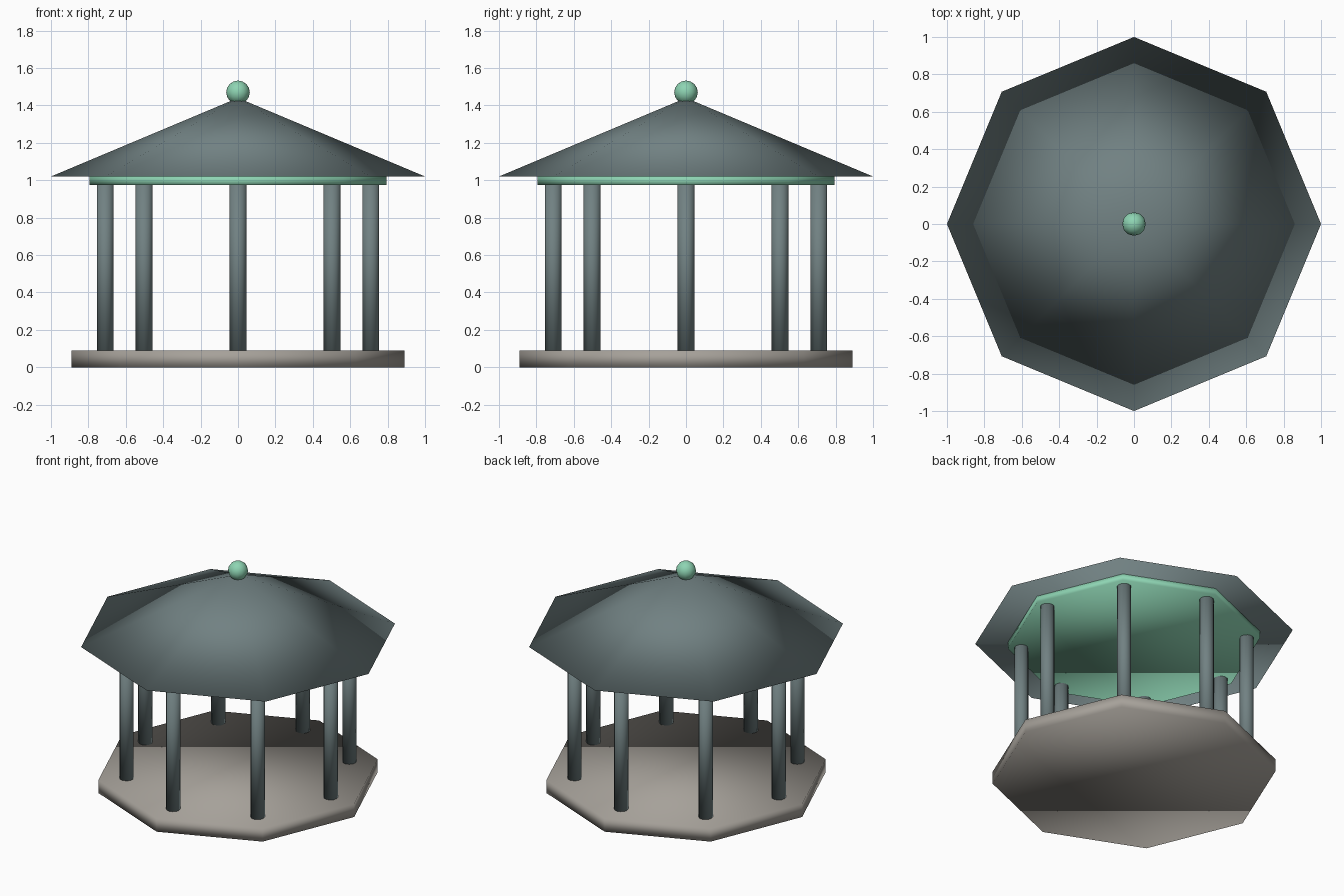
import bpy
import math

old = bpy.data.objects.get("Cube")
if old:
    bpy.data.objects.remove(old, do_unlink=True)


def make_material(name, rgb):
    mat = bpy.data.materials.new(name)
    mat.use_nodes = True
    mat.diffuse_color = (*rgb, 1)
    mat.node_tree.nodes["Principled BSDF"].inputs["Base Color"].default_value = (*rgb, 1)
    return mat


slate = make_material("slate grey", (0.165, 0.22, 0.225))
mint = make_material("mint green", (0.27, 0.66, 0.45))
stone = make_material("warm stone", (0.38, 0.355, 0.32))


def finish(name, mat):
    """Name, colour and smooth the part that was just added."""
    obj = bpy.context.object
    obj.name = name
    obj.data.materials.append(mat)
    bpy.ops.object.shade_smooth()
    return obj


def prism(name, mat, sides, radius, bottom, top, x=0, y=0):
    bpy.ops.mesh.primitive_cylinder_add(
        vertices=sides, radius=radius, depth=top - bottom,
        location=(x, y, (bottom + top) / 2))
    return finish(name, mat)


SIDES = 8
EAVES = 1.02

# Octagonal floor and the ring slab under the eaves
prism("floor", stone, SIDES, 0.89, 0, 0.09)
prism("ceiling_slab", mint, SIDES, 0.795, 0.975, EAVES)

# One post near each corner
for i in range(SIDES):
    a = math.tau * i / SIDES
    prism(f"post_{i + 1}", slate, 12, 0.045, 0.09, 0.98,
          0.71 * math.cos(a), 0.71 * math.sin(a))

# Roof
height = 0.42
bpy.ops.mesh.primitive_cone_add(
    vertices=SIDES, radius1=1, radius2=0, depth=height,
    location=(0, 0, EAVES + height / 2))
finish("roof", slate)

# Ball finial
bpy.ops.mesh.primitive_uv_sphere_add(
    segments=12, ring_count=8, radius=0.063, location=(0, 0, 1.47))
finish("finial", mint)
